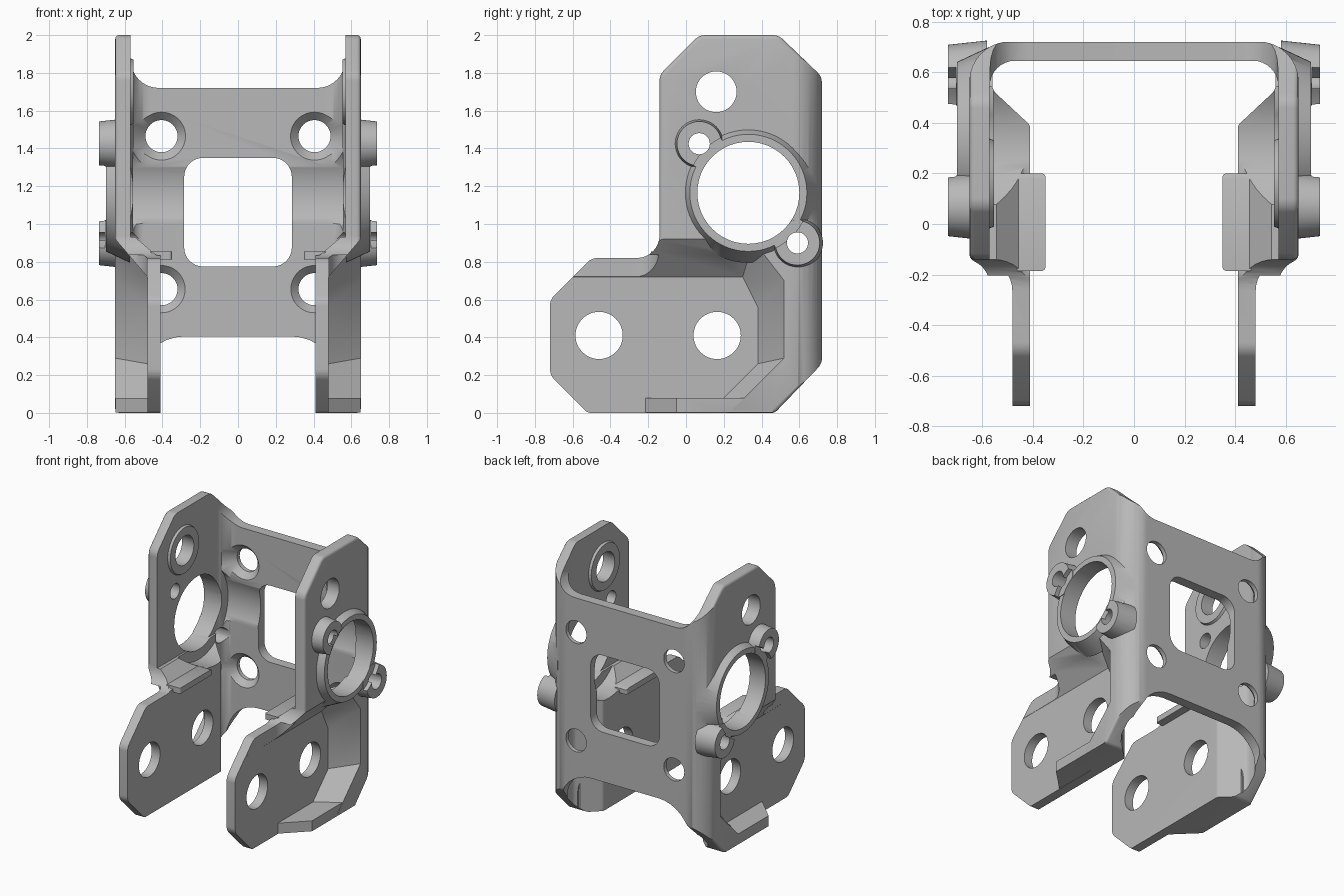
import bpy, bmesh, math
from mathutils import Vector

cube = bpy.data.objects.get("Cube")
if cube:
    bpy.data.objects.remove(cube, do_unlink=True)

grey = bpy.data.materials.new("plain_grey")
grey.use_nodes = True
colour = (0.48, 0.48, 0.48, 1)
grey.diffuse_color = colour
grey.node_tree.nodes["Principled BSDF"].inputs["Base Color"].default_value = colour


def rounded(points, steps=8):
    """Outline with a tangent arc at each corner that carries a radius (third value)."""
    out = []
    for i, p in enumerate(points):
        c = Vector(p[:2])
        r = p[2] if len(p) > 2 else 0
        if not r:
            out.append(c)
            continue
        a = (Vector(points[i - 1][:2]) - c).normalized()
        b = (Vector(points[(i + 1) % len(points)][:2]) - c).normalized()
        half = a.angle(b) / 2
        centre = c + (a + b).normalized() * (r / math.sin(half))
        start = c + a * (r / math.tan(half)) - centre
        end = c + b * (r / math.tan(half)) - centre
        sweep = start.angle(end)
        for k in range(steps + 1):
            t = k / steps
            out.append(centre + (start * math.sin((1 - t) * sweep)
                                 + end * math.sin(t * sweep)) / math.sin(sweep))
    return out


def circle(u, v, r, n=48):
    return [(u + r * math.cos(math.tau * k / n), v + r * math.sin(math.tau * k / n))
            for k in range(n)]


def loft(name, axis, lo, hi, first, last=None, mirror=False):
    """Solid between two matching outlines along an axis, optionally repeated on -x."""
    first = rounded(first)
    last = rounded(last) if last else first
    place = {"X": lambda p, d: (d, p[0], p[1]),
             "Y": lambda p, d: (p[0], d, p[1]),
             "Z": lambda p, d: (p[0], p[1], d)}[axis]
    bm = bmesh.new()
    n = len(first)
    for side in ((1, -1) if mirror else (1,)):
        rings = []
        for outline, d in ((first, lo), (last, hi)):
            ring = []
            for p in outline:
                x, y, z = place(p, d)
                ring.append(bm.verts.new((x * side, y, z)))
            rings.append(ring)
            bm.faces.new(ring)
        for i in range(n):
            j = (i + 1) % n
            bm.faces.new((rings[0][i], rings[0][j], rings[1][j], rings[1][i]))
    bmesh.ops.recalc_face_normals(bm, faces=bm.faces)
    mesh = bpy.data.meshes.new(name)
    bm.to_mesh(mesh)
    bm.free()
    mesh.materials.append(grey)
    obj = bpy.data.objects.new(name, mesh)
    bpy.context.collection.objects.link(obj)
    return obj


def apply(obj, mod):
    bpy.context.view_layer.objects.active = obj
    bpy.ops.object.modifier_apply(modifier=mod.name)


def combine(tool, operation="DIFFERENCE"):
    mod = bracket.modifiers.new("join", "BOOLEAN")
    mod.operation, mod.solver, mod.object = operation, "EXACT", tool
    apply(bracket, mod)
    bpy.data.objects.remove(tool, do_unlink=True)


def cut(*args, **kw):
    combine(loft("cutter", *args, **kw))


def add(*args, **kw):
    combine(loft("addition", *args, **kw), "UNION")


# Side silhouette across the full width, with softened outer rims
bracket = loft("bracket", "X", -.65, .65, [
    (-.52, 0, .04), (.47, 0, .04), (.72, .26, .08), (.72, 1.78, .08), (.49, 2, .08),
    (.07, 2, .08), (-.14, 1.79, .08), (-.14, .82, .12), (-.5, .82, .08),
    (-.72, .6, .08), (-.72, .2, .08)])
rim = bracket.modifiers.new("rim", "BEVEL")
rim.width, rim.segments, rim.limit_method, rim.angle_limit = .02, 3, "ANGLE", 1.0
apply(bracket, rim)

# Rounded back corners
combine(loft("plan", "Z", -.1, 2.1, [
    (-.7, -.8), (.7, -.8), (.7, .4), (.651, .5), (.651, .721, .16),
    (-.651, .721, .16), (-.651, .5), (-.7, .4)]), "INTERSECT")

# Hollow interior: wide above, narrow below, sloped shelf between
cut("Z", .93, 2.2, [(-.57, -1), (.57, -1), (.57, .645, .1), (-.57, .645, .1)])
cut("Z", -.2, 1.0, [(-.41, -1), (.41, -1), (.41, .39, .03), (.56, .53, .05),
                    (.56, .647, .06), (-.56, .647, .06), (-.56, .53, .05), (-.41, .39, .03)])
cut("Y", -1, .54, [(-.43, .832, .05), (.43, .832, .05), (.567, .95, .06),
                   (.567, 1.1), (-.567, 1.1), (-.567, .95, .06)])

# Tapered outer pockets and the thin front flanges
inner = [(-1, -.2), (-.08, -.2), (.38, .26), (.38, .56), (.3, .72), (-1, .72)]
outer = [(-1, -.2), (.03, -.2), (.52, .29), (.52, .70), (.36, .92), (-1, .92)]
wide = [Vector(a).lerp(Vector(b), 1.3) for a, b in zip(inner, outer)]
cut("X", .48, .48 + .17 * 1.3, inner, wide, mirror=True)
cut("Z", -.2, .835, [(.481, -1), (.8, -1), (.8, -.142), (.481, -.142, .12)], mirror=True)

# Bottom lips and shelf tabs
add("Z", .002, .08, [(.42, -.22), (.475, -.22), (.648, -.05), (.648, .46),
                     (.5, .46), (.42, .38)], mirror=True)
add("Z", .812, .855, [(.35, -.185, .015), (.46, -.185), (.5, -.12), (.5, .2),
                      (.35, .2, .015)], mirror=True)

# Back plate: top opening, bottom arch, window and shallow groove
cut("Y", .5, .9, [(-.568, 2.2), (-.568, 1.72, .15), (.568, 1.72, .15), (.568, 2.2)])
cut("Y", .5, .9, [(-.54, -.3), (.54, -.3), (.54, .405, .26), (-.54, .405, .26)])
cut("X", -.555, .555, circle(.33, 1.165, .345, 64))
cut("Y", .5, .9, [(-.285, .775, .1), (.285, .775, .1), (.285, 1.35, .1), (-.285, 1.35, .1)])

# Countersunk holes in the back plate
for z in (.655, 1.465):
    cut("Y", .6, .69, circle(.405, z, .17), circle(.405, z, .084), mirror=True)
    cut("Y", .62, .9, circle(.405, z, .085), mirror=True)

# Raised bearing rings, screw bosses and inner pads
bosses = ((.07, 1.425), (.59, .9))
add("X", .572, .70, circle(.33, 1.165, .37, 64), circle(.33, 1.165, .31, 64), mirror=True)
for y, z in bosses:
    add("X", .58, .735, circle(y, z, .135), circle(y, z, .118), mirror=True)
cut("X", .704, .9, circle(.33, 1.165, .325, 64), mirror=True)
add("X", .553, .6, circle(.16, 1.7, .17), circle(.16, 1.7, .19), mirror=True)

# Through holes in the sides: y, z, radius
holes = [(.33, 1.165, .27), (.16, 1.7, .108), (-.46, .41, .125), (.165, .41, .125)]
holes += [(y, z, .056) for y, z in bosses]
for y, z, r in holes:
    cut("X", .3, .9, circle(y, z, r), mirror=True)

bpy.ops.object.select_all(action="DESELECT")
bracket.select_set(True)
bpy.context.view_layer.objects.active = bracket
bpy.ops.object.shade_smooth_by_angle(angle=math.radians(32))
